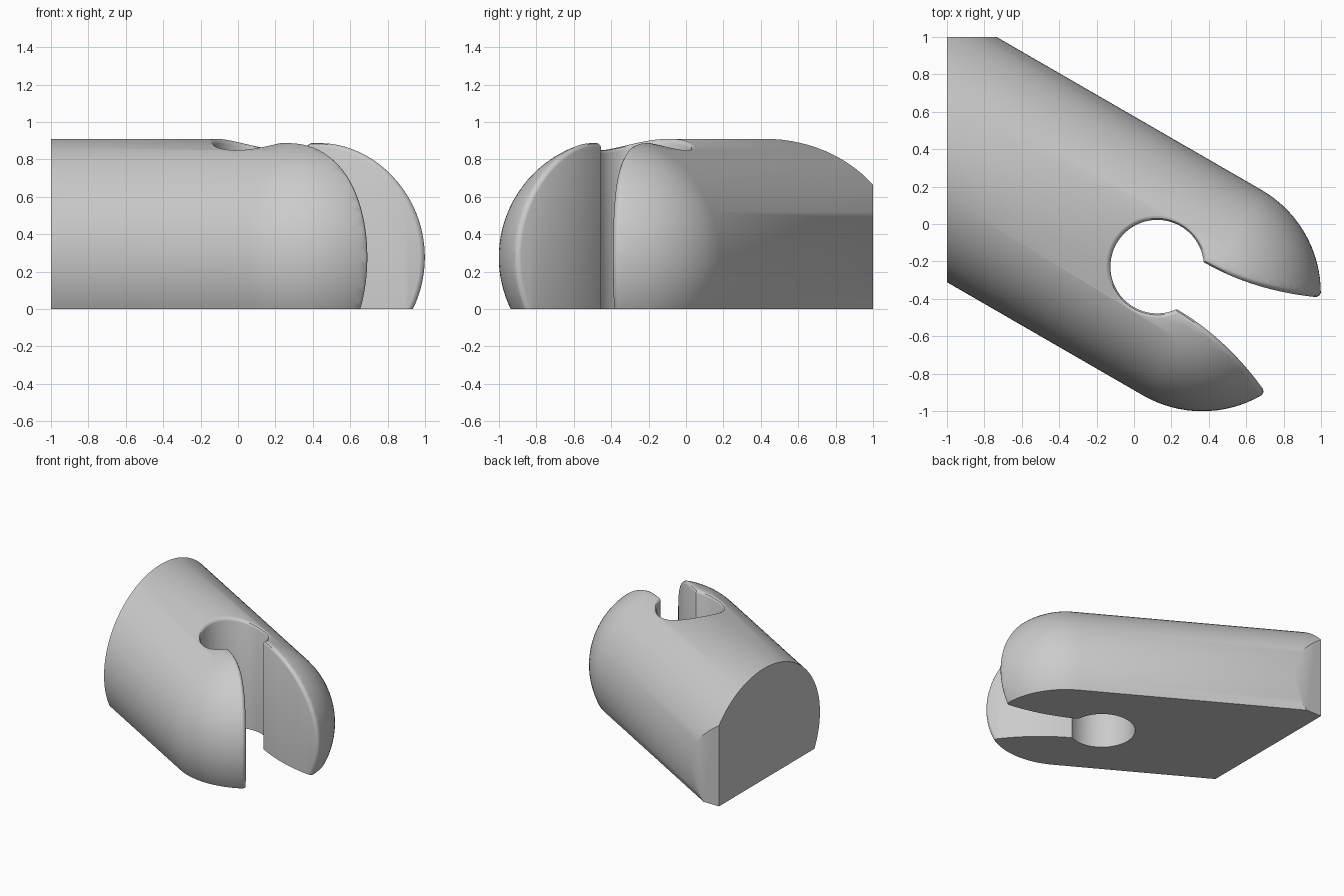
import bpy, bmesh, math
from mathutils import Vector, Matrix

cube = bpy.data.objects.get("Cube")
if cube:
    bpy.data.objects.remove(cube)

R = 0.634            # body radius
AXIS_Z = 0.276       # height of the body axis
DOME = 0.278         # dome centre along the axis, measured from the hole
HOLE = 0.25          # hole radius
THROAT = 0.145       # half width of the slot where it meets the hole
FILLET = 0.035       # rounding of the upper rims
PLACE = Matrix.Translation((0.124, -0.228, 0)) @ Matrix.Rotation(math.radians(-30), 4, 'Z')

grey = bpy.data.materials.new("plain_grey")
grey.use_nodes = True
colour = (0.6, 0.6, 0.6, 1)
grey.diffuse_color = colour
grey.node_tree.nodes["Principled BSDF"].inputs["Base Color"].default_value = colour


def make_object(name, bm):
    bmesh.ops.recalc_face_normals(bm, faces=bm.faces)
    mesh = bpy.data.meshes.new(name)
    bm.to_mesh(mesh)
    bm.free()
    mesh.materials.append(grey)
    obj = bpy.data.objects.new(name, mesh)
    bpy.context.scene.collection.objects.link(obj)
    return obj


def flare(s):
    """Half width of the slot at distance s from the hole."""
    return THROAT + 0.365 * (s - 0.2) ** 2


def surface_drop(s, t):
    """Height of the body surface above its axis."""
    return math.sqrt(max(0, R * R - t * t - max(s - DOME, 0) ** 2))


def loft(name, rings):
    """Closed solid through rings of equal point count."""
    bm = bmesh.new()
    loops = [[bm.verts.new(p) for p in ring] for ring in rings]
    n = len(loops[0])
    for a, b in zip(loops, loops[1:]):
        for i in range(n):
            j = (i + 1) % n
            bm.faces.new((a[i], a[j], b[j], b[i]))
    bm.faces.new(loops[0])
    bm.faces.new(loops[-1])
    bm.transform(PLACE)
    return make_object(name, bm)


def rim_section(q, m):
    """Section of a rounding cutter at rim point q, with wall normal m."""
    nrm = Vector((max(q.x - DOME, 0), q.y, q.z - AXIS_Z)).normalized()
    tangent = m.cross(nrm).normalized()
    a = m.cross(tangent)
    a = a if a.dot(nrm) < 0 else -a
    b = nrm.cross(tangent)
    b = b if b.dot(m) > 0 else -b
    pts = [q + a * FILLET - m * 0.004]
    for k in (0.25, 0.5, 0.75):
        pts.append(q + a * FILLET * (1 - k) ** 2 + b * FILLET * k * k)
    pts.append(q + b * FILLET + nrm * 0.004)
    pts.append(q + (nrm - m) * 0.02)
    return pts


# Body: round bar with a domed end
bm = bmesh.new()
profile = [(-3, 0), (-3, R)]
for i in range(25):
    ang = math.pi / 2 * (1 - i / 24)
    profile.append((DOME + R * math.cos(ang), R * math.sin(ang) if i < 24 else 0))
verts = [bm.verts.new((x, 0, r)) for x, r in profile]
edges = [bm.edges.new(pair) for pair in zip(verts, verts[1:])]
bmesh.ops.spin(bm, geom=verts + edges, cent=(0, 0, 0), axis=(1, 0, 0),
               angle=math.tau, steps=96, use_duplicate=False)
bmesh.ops.remove_doubles(bm, verts=bm.verts, dist=1e-4)
bm.transform(PLACE @ Matrix.Translation((0, 0, AXIS_Z)))

# Flat base and the two square cuts at the rear corner
for point, normal in (((0, 0, 0), (0, 0, -1)), ((-1, 0, 0), (-1, 0, 0)), ((0, 1, 0), (0, 1, 0))):
    cut = bmesh.ops.bisect_plane(bm, geom=bm.verts[:] + bm.edges[:] + bm.faces[:], dist=1e-5,
                                 plane_co=point, plane_no=normal, clear_outer=True)
    rim = [e for e in cut["geom_cut"] if isinstance(e, bmesh.types.BMEdge)]
    bmesh.ops.holes_fill(bm, edges=rim, sides=0)
body = make_object("slotted_body", bm)

# Hole cutter
bm = bmesh.new()
bmesh.ops.create_cone(bm, cap_ends=True, segments=80, radius1=HOLE, radius2=HOLE, depth=4)
bm.transform(PLACE)
cutters = [make_object("hole_cutter", bm)]

# Flared slot cutter
steps = [0.1 + 0.02 * i for i in range(51)]
outline = [(s, flare(max(s, 0.2))) for s in steps]
outline += [(s, -t) for s, t in reversed(outline)]
cutters.append(loft("slot_cutter", [[Vector((s, t, z)) for s, t in outline] for z in (-1, 2)]))

# Rounded rim of the hole
start = math.atan2(THROAT, 0.2)
rings = []
for i in range(73):
    ang = start + (math.tau - 2 * start) * i / 72
    m = Vector((math.cos(ang), math.sin(ang), 0))
    q = m * HOLE
    q.z = AXIS_Z + surface_drop(q.x, q.y)
    rings.append(rim_section(q, m))
cutters.append(loft("hole_rim_cutter", rings))

# Rounded lips of the slot, over the dome and down to the base
tip = 0.2
while math.hypot(tip - DOME, flare(tip)) < R:
    tip += 0.0005
for side in (1, -1):
    rings = []
    for i in range(90):
        v = 1 - i * 0.025
        s = tip - (tip - 0.2) * v * v
        t = flare(s)
        z = AXIS_Z + math.copysign(surface_drop(s, t), v)
        m = Vector((-0.73 * (s - 0.2), 1, 0)).normalized()
        m.y *= side
        rings.append(rim_section(Vector((s, t * side, z)), m))
        if z < -0.06:
            break
    cutters.append(loft("lip_cutter", rings))

# Apply the cuts, then shade
bpy.ops.object.select_all(action='DESELECT')
bpy.context.view_layer.objects.active = body
body.select_set(True)
for cutter in cutters:
    cutter.hide_render = True
    mod = body.modifiers.new("cut", 'BOOLEAN')
    mod.operation = 'DIFFERENCE'
    mod.solver = 'EXACT'
    mod.object = cutter
    bpy.ops.object.modifier_apply(modifier=mod.name)
for cutter in cutters:
    bpy.data.objects.remove(cutter)
bpy.ops.object.shade_smooth_by_angle(angle=math.radians(35))
